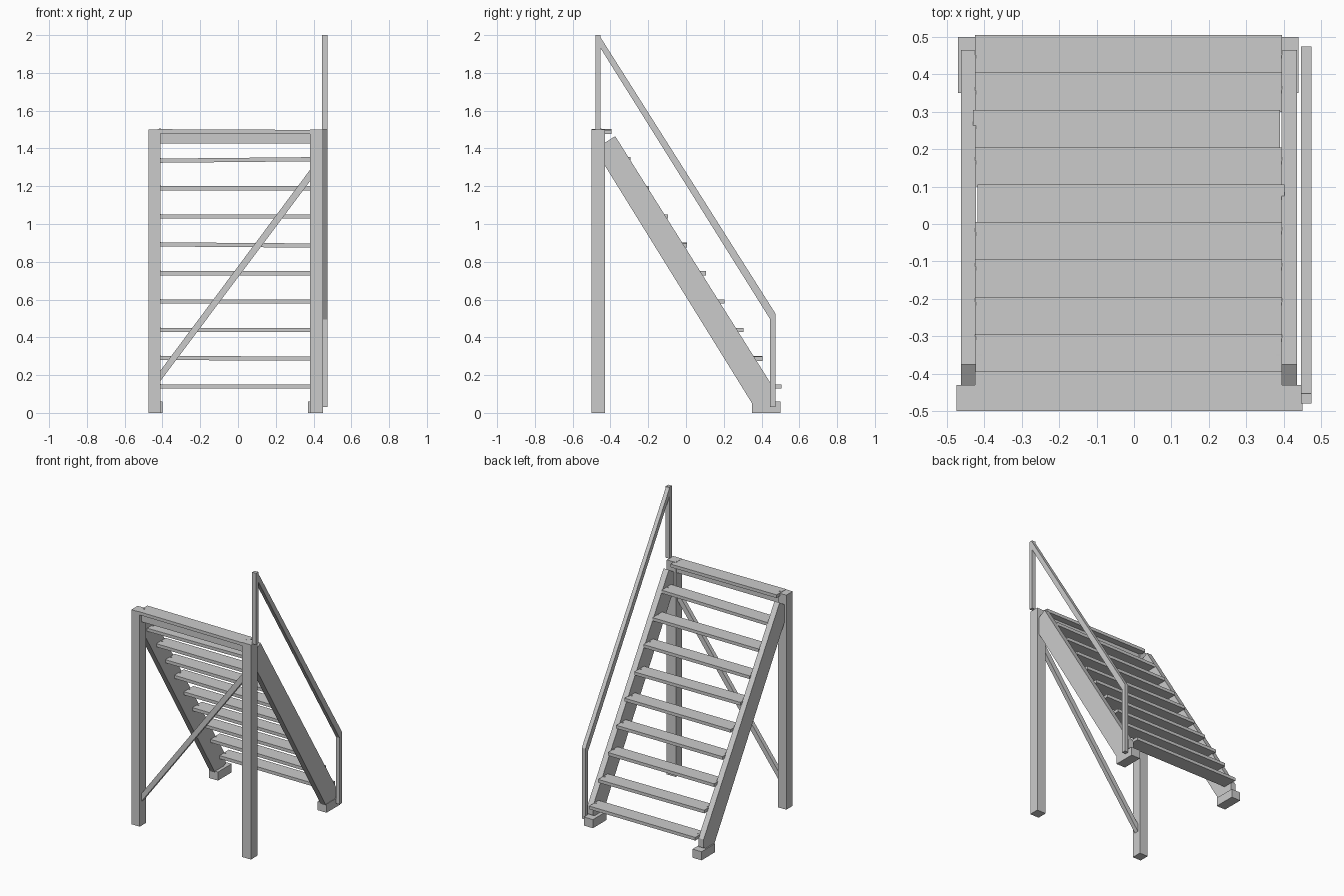
import bpy, bmesh, math
from mathutils import Vector

if "Cube" in bpy.data.objects:
    bpy.data.objects.remove(bpy.data.objects["Cube"])

mat = bpy.data.materials.new("light grey")
mat.diffuse_color = (0.6, 0.6, 0.6, 1)
mat.use_nodes = True
mat.node_tree.nodes["Principled BSDF"].inputs["Base Color"].default_value = mat.diffuse_color


def finish(name, bm):
    bmesh.ops.recalc_face_normals(bm, faces=bm.faces)
    me = bpy.data.meshes.new(name)
    bm.to_mesh(me)
    bm.free()
    me.materials.append(mat)
    ob = bpy.data.objects.new(name, me)
    bpy.context.collection.objects.link(ob)
    return ob


def prism(name, pts, a, b, axis):
    """Extrude a 2D profile (other two axes, z last) from a to b along x or y."""
    bm = bmesh.new()
    place = (lambda p, t: (t, p[0], p[1])) if axis == 'x' else (lambda p, t: (p[0], t, p[1]))
    lo = [bm.verts.new(place(p, a)) for p in pts]
    hi = [bm.verts.new(place(p, b)) for p in pts]
    n = len(pts)
    bm.faces.new(lo)
    bm.faces.new(hi[::-1])
    for i in range(n):
        j = (i + 1) % n
        bm.faces.new((lo[i], hi[i], hi[j], lo[j]))
    return finish(name, bm)


def box(name, x0, x1, y0, y1, z0, z1):
    return prism(name, [(y0, z0), (y1, z0), (y1, z1), (y0, z1)], x0, x1, 'x')


# front posts, stringers and foot blocks on both sides
stringer = [(-0.43, 1.31), (0.35, 0.05), (0.42, 0.05), (0.465, 0.07),
            (0.465, 0.13), (-0.375, 1.465), (-0.43, 1.43)]
for side, px, sx, fx in (("left", (-0.475, -0.41), (-0.462, -0.422), (-0.47, -0.40)),
                         ("right", (0.38, 0.45), (0.395, 0.436), (0.37, 0.44))):
    box(side + "_post", *px, -0.5, -0.43, 0, 1.5)
    prism(side + "_stringer", stringer, *sx, 'x')
    box(side + "_foot", *fx, 0.35, 0.5, 0, 0.06)

# treads, slightly uneven like hand-laid boards
tilt = {2: -0.004, 6: -0.006, 9: 0.008, 10: -0.004}
shift = {3: -0.006, 5: 0.006}
for i in range(1, 11):
    z, y1 = 0.15 * i, 0.505 - 0.1 * (i - 1)
    t, s = tilt.get(i, 0) / 2, shift.get(i, 0)
    x0, x1 = -0.425 + s, 0.396 + s
    prism(f"tread_{i}", [(x0, z - 0.022 - t), (x1, z - 0.022 + t), (x1, z + t), (x0, z - t)],
          y1 - 0.105, y1, 'y')
    # screw heads
    for x, dz in ((-0.413, -t), (0.386, t)):
        box(f"screw_{i}", x - 0.005, x + 0.005, y1 - 0.058, y1 - 0.052, z + dz - 0.01, z + dz + 0.003)

# top cross beam between the posts
box("top_beam", -0.41, 0.38, -0.48, -0.44, 1.425, 1.48)

# diagonal brace
prism("diagonal_brace", [(-0.41, 0.17), (0.38, 1.225), (0.38, 1.285), (-0.41, 0.225)],
      -0.48, -0.45, 'y')

# handrail with its two uprights
hx = (0.446, 0.474)
box("handrail_top_upright", *hx, -0.48, -0.453, 1.5, 2.0)
box("handrail_bottom_upright", *hx, 0.446, 0.474, 0.03, 0.51)
prism("handrail", [(-0.455, 1.935), (0.446, 0.495), (0.474, 0.495), (0.474, 0.525), (-0.46, 2.0)],
      *hx, 'x')
